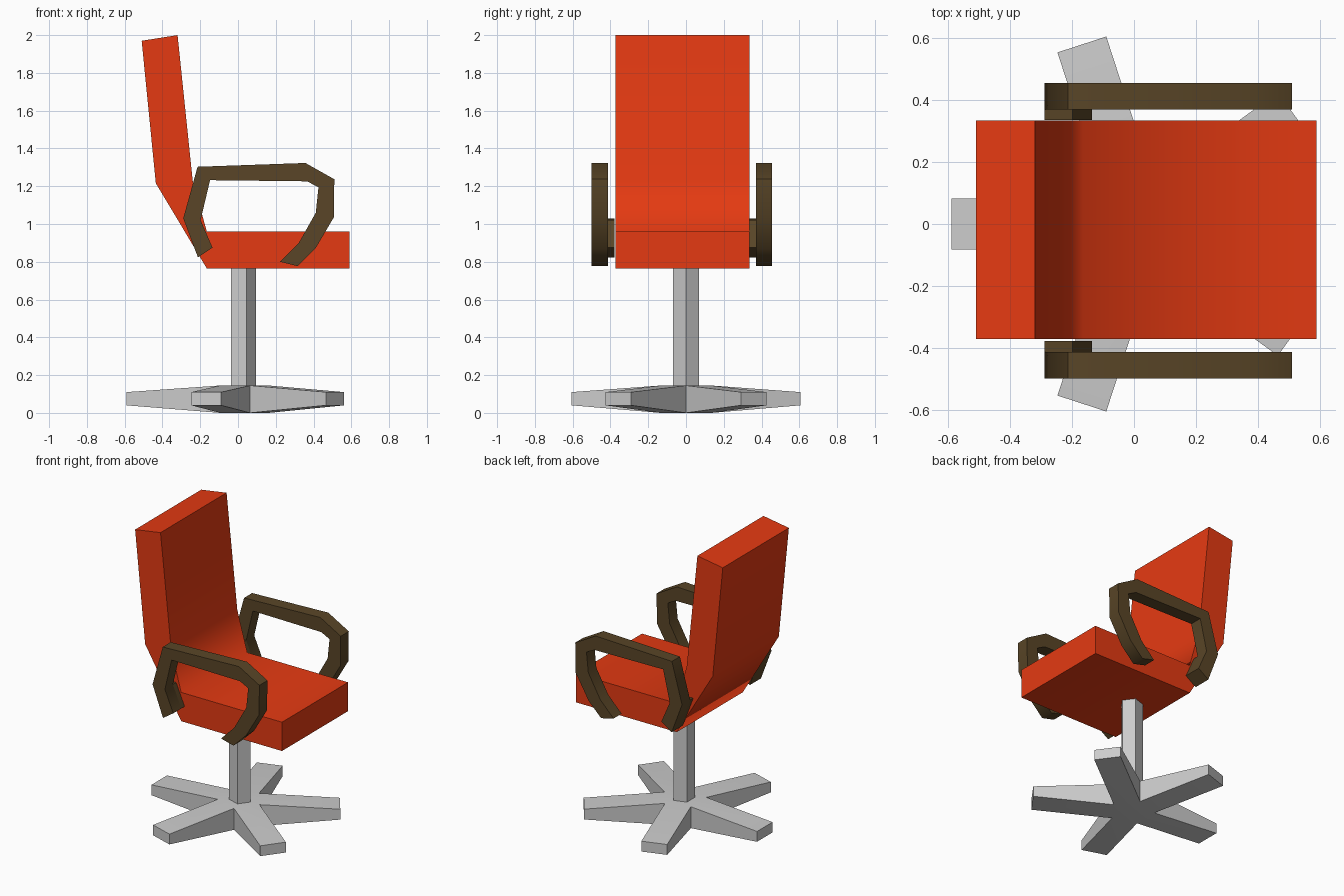
import bpy
import bmesh
from math import sin, cos, radians
from mathutils import Matrix, Vector

if "Cube" in bpy.data.objects:
    bpy.data.objects.remove(bpy.data.objects["Cube"])


def material(name, color):
    mat = bpy.data.materials.new(name)
    mat.diffuse_color = color
    mat.use_nodes = True
    mat.node_tree.nodes["Principled BSDF"].inputs["Base Color"].default_value = mat.diffuse_color
    return mat


def finish(name, bm, mat=None, angle=30):
    bmesh.ops.recalc_face_normals(bm, faces=bm.faces)
    mesh = bpy.data.meshes.new(name)
    bm.to_mesh(mesh)
    bm.free()
    obj = bpy.data.objects.new(name, mesh)
    bpy.context.collection.objects.link(obj)
    if mat:
        mesh.materials.append(mat)
    bpy.ops.object.select_all(action='DESELECT')
    obj.select_set(True)
    bpy.context.view_layer.objects.active = obj
    bpy.ops.object.shade_smooth_by_angle(angle=radians(angle))
    return obj


def extrude_profile(name, profile, y0, y1, mat, angle):
    """Extrude an x-z outline from y0 to y1."""
    bm = bmesh.new()
    face = bm.faces.new([bm.verts.new((x, y0, z)) for x, z in profile])
    side = bmesh.ops.extrude_face_region(bm, geom=[face])
    verts = [g for g in side['geom'] if isinstance(g, bmesh.types.BMVert)]
    bmesh.ops.translate(bm, verts=verts, vec=(0, y1 - y0, 0))
    return finish(name, bm, mat, angle)


red = material("upholstery", (0.78, 0.042, 0.006, 1))
brown = material("armrest_brown", (0.10, 0.06, 0.02, 1))

# Seat and backrest: one bent slab
seat = [(0.59, 0.765), (0.59, 0.96), (-0.165, 0.96), (-0.24, 1.23),
        (-0.32, 2.0), (-0.51, 1.97), (-0.435, 1.215), (-0.165, 0.765)]
extrude_profile("seat_and_back", seat, -0.372, 0.335, red, 80)

# Armrest loops with an inner mounting block on the rear leg
arm = [(-0.135, 0.875), (-0.212, 0.823), (-0.29, 1.03), (-0.214, 1.303),
       (0.357, 1.323), (0.51, 1.237), (0.507, 1.035), (0.41, 0.87),
       (0.316, 0.777), (0.223, 0.80), (0.322, 0.90), (0.412, 1.06),
       (0.426, 1.195), (0.365, 1.226), (-0.148, 1.232), (-0.198, 1.02)]
mount = [arm[0], arm[1], arm[2], arm[15]]
mid = -0.0215
for label, s in (("left", 1), ("right", -1)):
    extrude_profile(label + "_armrest", arm, mid + s * 0.392, mid + s * 0.478, brown, 60)
    extrude_profile(label + "_armrest_mount", mount, mid + s * 0.357, mid + s * 0.392, brown, 30)

# Five-legged star base, legs thinning towards the tips
cx, reach, half = 0.02, 0.61, 0.083
notch = half / sin(radians(36))
bm = bmesh.new()


def ring(hub_z, tip_z):
    """Hub corners and leg tip pairs at one level."""
    hub, tips = [], []
    for i in range(5):
        a = radians(72 * i)
        hub.append(bm.verts.new((cx + notch * cos(a), notch * sin(a), hub_z)))
        rot = Matrix.Rotation(a + radians(36), 3, 'Z')
        tips.append([bm.verts.new(rot @ Vector((reach, w, tip_z)) + Vector((cx, 0, 0)))
                     for w in (-half, half)])
    return hub, tips


top_hub, top_tips = ring(0.145, 0.11)
low_hub, low_tips = ring(0.0, 0.04)
bm.faces.new(top_hub)
bm.faces.new(low_hub[::-1])
for i in range(5):
    top = [top_hub[i], *top_tips[i], top_hub[(i + 1) % 5]]
    low = [low_hub[i], *low_tips[i], low_hub[(i + 1) % 5]]
    bm.faces.new(top)
    bm.faces.new(low[::-1])
    for k in range(3):
        bm.faces.new((low[k], low[k + 1], top[k + 1], top[k]))
finish("star_base", bm, angle=5)

# Five-sided post
bm = bmesh.new()
outline = [(0.022 + 0.072 * cos(radians(72 * i)), 0.072 * sin(radians(72 * i))) for i in range(5)]
low = [bm.verts.new((x, y, 0.14)) for x, y in outline]
top = [bm.verts.new((x, y, 0.768)) for x, y in outline]
bm.faces.new(low[::-1])
bm.faces.new(top)
for i in range(5):
    j = (i + 1) % 5
    bm.faces.new((low[i], low[j], top[j], top[i]))
finish("post", bm)
